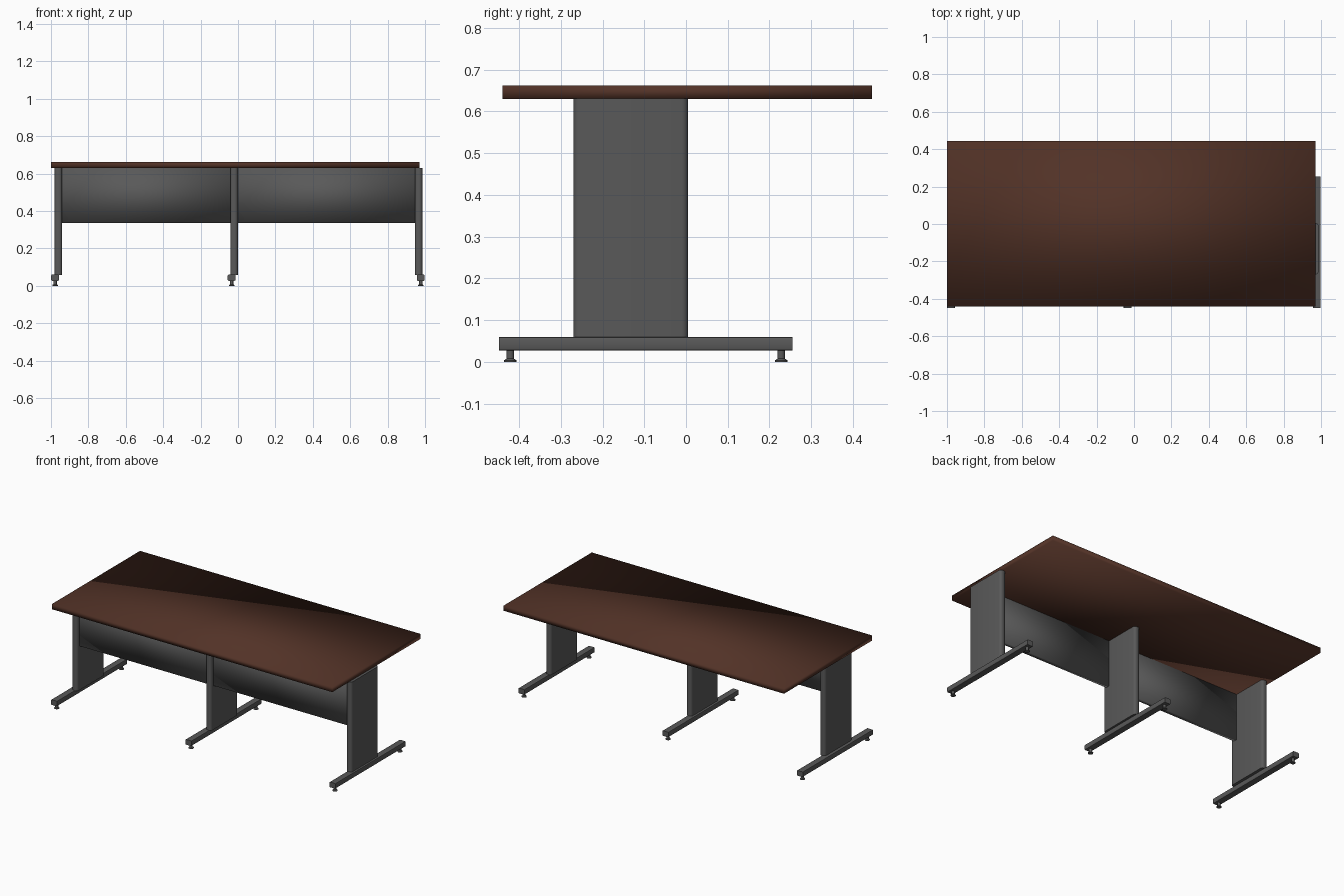
import bpy
import bmesh

cube = bpy.data.objects.get("Cube")
if cube:
    bpy.data.objects.remove(cube, do_unlink=True)


def material(name, color):
    m = bpy.data.materials.new(name)
    m.use_nodes = True
    m.diffuse_color = (*color, 1)
    m.node_tree.nodes["Principled BSDF"].inputs["Base Color"].default_value = (*color, 1)
    return m


wood = material("dark brown wood", (0.085, 0.032, 0.02))
metal = material("charcoal metal", (0.1, 0.1, 0.1))


def finish(name, bm, mat):
    mesh = bpy.data.meshes.new(name)
    bm.to_mesh(mesh)
    bm.free()
    mesh.materials.append(mat)
    mesh.shade_smooth()
    ob = bpy.data.objects.new(name, mesh)
    bpy.context.collection.objects.link(ob)
    return ob


def box(name, xs, ys, zs, mat, radius=0, axis=None, segments=3):
    """Box from its limits; edges along one axis can be rounded."""
    bm = bmesh.new()
    bmesh.ops.create_cube(bm, size=1)
    for v in bm.verts:
        for i, (lo, hi) in enumerate((xs, ys, zs)):
            v.co[i] = lo if v.co[i] < 0 else hi
    if radius:
        edges = [e for e in bm.edges
                 if abs(e.verts[0].co[axis] - e.verts[1].co[axis]) > 1e-4]
        bmesh.ops.bevel(bm, geom=edges, offset=radius, segments=segments,
                        profile=0.5, affect='EDGES')
    return finish(name, bm, mat)


def lathe(name, x, y, profile, mat, sides=16):
    """Closed round part from (radius, height) points."""
    bm = bmesh.new()
    rings = []
    for r, z in profile:
        ring = bmesh.ops.create_circle(bm, segments=sides, radius=r)["verts"]
        for v in ring:
            v.co.x += x
            v.co.y += y
            v.co.z = z
        rings.append(ring)
    for a, b in zip(rings, rings[1:]):
        for i in range(sides):
            j = (i + 1) % sides
            bm.faces.new((a[i], a[j], b[j], b[i]))
    bm.faces.new(rings[0])
    bm.faces.new(rings[-1])
    bmesh.ops.recalc_face_normals(bm, faces=bm.faces)
    return finish(name, bm, mat)


# Table top
box("table_top", (-1, 0.97), (-0.44, 0.445), (0.63, 0.662), wood)

# Three supports: upright, foot beam and two levelling glides each
supports = {"right": (-0.96, -0.978), "middle": (-0.021, -0.034), "left": (0.966, 0.977)}
glide = [(0.015, 0), (0.015, 0.004), (0.009, 0.008), (0.009, 0.03)]
for side, (leg_x, foot_x) in supports.items():
    box(side + "_leg", (leg_x - 0.02, leg_x + 0.02), (-0.27, 0.005), (0.058, 0.631),
        metal, 0.016, 2, 4)
    box(side + "_foot_beam", (foot_x - 0.021, foot_x + 0.021), (-0.448, 0.255),
        (0.027, 0.06), metal, 0.005, 1, 2)
    for end, y in (("front", -0.421), ("back", 0.228)):
        lathe(f"{side}_{end}_glide", foot_x, y, glide, metal)

# Modesty panels between the legs
box("right_modesty_panel", (-0.945, -0.036), (-0.245, -0.22), (0.337, 0.631), metal)
box("left_modesty_panel", (-0.006, 0.951), (-0.245, -0.22), (0.337, 0.631), metal)

# Soft shading with crisp corners on the rounded metal parts
bpy.ops.object.select_all(action='DESELECT')
for ob in bpy.context.scene.objects:
    if ob.name.endswith(("_leg", "_beam", "_glide")):
        ob.select_set(True)
        bpy.context.view_layer.objects.active = ob
bpy.ops.object.shade_smooth_by_angle()
